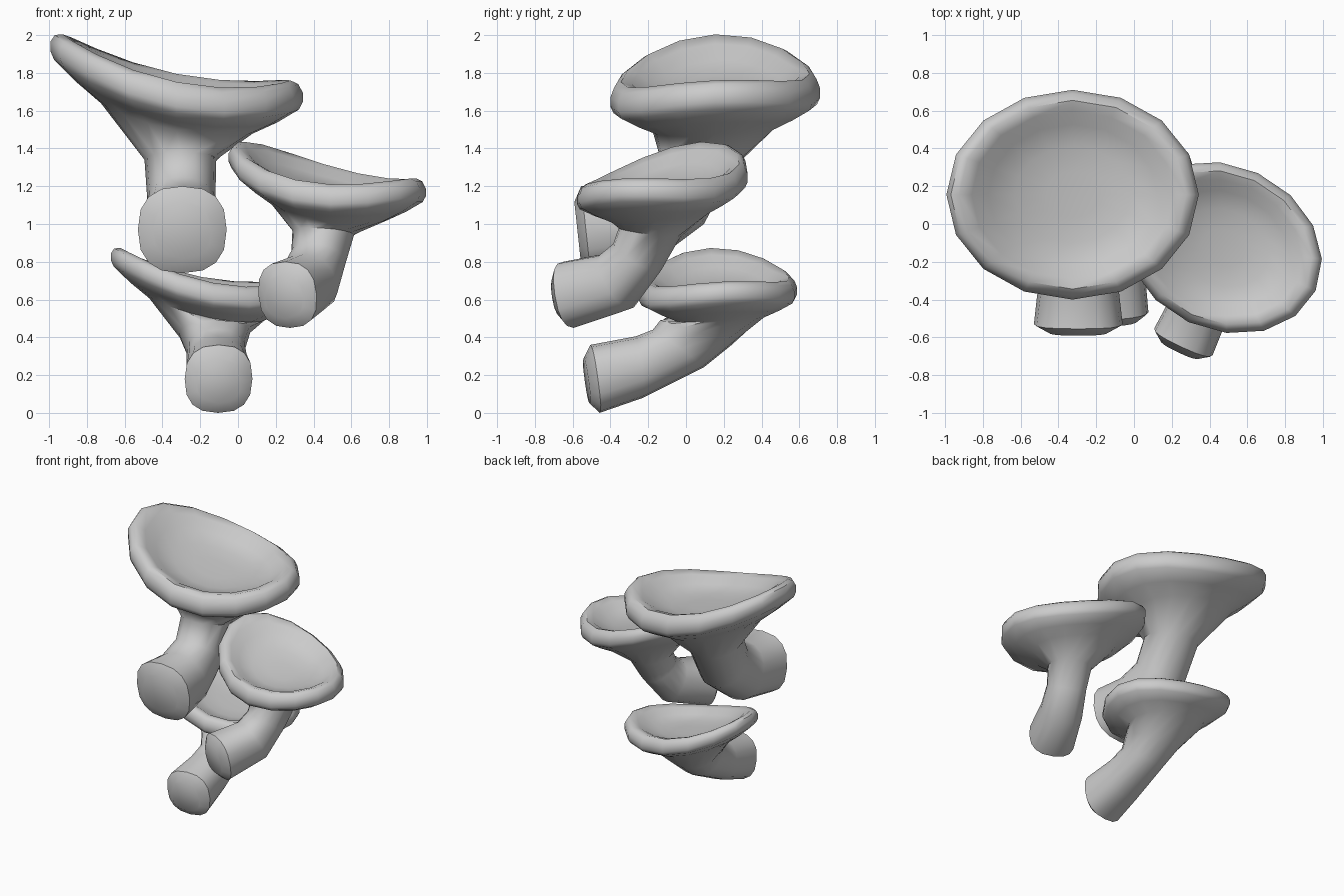
import bpy, bmesh
from math import sin, cos, pi, radians, copysign
from mathutils import Matrix, Vector

if "Cube" in bpy.data.objects:
    bpy.data.objects.remove(bpy.data.objects["Cube"])

SIDES = 16

# cap profile: (radius, height below rim) from underside, over the lip, into the dish
CAP = [(0.6, -0.25), (0.8, -0.2), (0.97, -0.15), (1.0, -0.115), (1.0, -0.065), (0.965, -0.015),
       (0.9, 0.013), (0.8, 0.0), (0.67, -0.045), (0.46, -0.07), (0.22, -0.075)]


def spow(v, p):
    return copysign(abs(v) ** p, v)


def stem_ring(front, back, xc, w, p=0.9):
    """Ellipse spanning two points of the side view, with half width w."""
    f, b = Vector((xc, *front)), Vector((xc, *back))
    c, d = (f + b) / 2, (b - f) / 2
    pts = []
    for i in range(SIDES):
        t = 2 * pi * i / SIDES
        pts.append(c + Vector((w * spow(cos(t), p), 0, 0)) + d * spow(sin(t), p))
    return pts


def cap_ring(r, h, a, b, z, s):
    """Cap ring, swept up on the left side."""
    pts = []
    for i in range(SIDES):
        t = 2 * pi * i / SIDES
        u, v = r * cos(t), r * sin(t)
        lift = s * (-0.135 * u + 0.135 * u * u + 0.024 * v)
        pts.append(Vector((a * u, b * v, z + s * h + lift)))
    return pts


def fungus(name, centre, turn, a, b, z, s, stem):
    rings = [stem_ring(*r, p=0.8 if k == 0 else 0.9) for k, r in enumerate(stem)]
    # bevelled cut end of the stem
    mid = sum(rings[0], Vector()) / SIDES
    out = (mid - sum(rings[1], Vector()) / SIDES).normalized() * 0.045
    rings.insert(0, [mid + (p - mid) * 0.66 + out for p in rings[0]])
    rings += [cap_ring(r, h, a, b, z, s) for r, h in CAP]

    bm = bmesh.new()
    vs = [[bm.verts.new(p) for p in ring] for ring in rings]
    for lo, hi in zip(vs, vs[1:]):
        for i in range(SIDES):
            j = (i + 1) % SIDES
            bm.faces.new((lo[i], lo[j], hi[j], hi[i]))
    bm.faces.new(vs[0][::-1])
    bm.faces.new(vs[-1])
    bmesh.ops.recalc_face_normals(bm, faces=bm.faces[:])
    bm.transform(Matrix.Translation((*centre, 0)) @ Matrix.Rotation(radians(turn), 4, 'Z'))
    me = bpy.data.meshes.new(name)
    bm.to_mesh(me)
    bm.free()
    ob = bpy.data.objects.new(name, me)
    bpy.context.collection.objects.link(ob)
    bpy.ops.object.select_all(action='DESELECT')
    ob.select_set(True)
    bpy.context.view_layer.objects.active = ob
    bpy.ops.object.shade_smooth_by_angle(angle=radians(50))


# stem rings: front/top point (y, z), back/bottom point (y, z), x centre, half width
fungus("large_upper_fungus", (-0.325, 0.155), 0, 0.668, 0.555, 1.76, 1.0, [
    ((-0.71, 1.20), (-0.66, 0.74), 0.03, 0.235),
    ((-0.50, 1.20), (-0.34, 0.79), 0.03, 0.205),
    ((-0.37, 1.25), (-0.06, 1.00), 0.025, 0.18),
    ((-0.30, 1.38), (0.10, 1.30), 0.02, 0.19)])

fungus("middle_right_fungus", (0.472, -0.125), -25, 0.54, 0.435, 1.24, 0.8, [
    ((-0.57, 0.80), (-0.51, 0.45), 0.02, 0.17),
    ((-0.34, 0.84), (-0.18, 0.55), 0.02, 0.155),
    ((-0.26, 0.90), (-0.02, 0.75), 0.015, 0.145),
    ((-0.23, 0.98), (0.09, 0.93), 0.01, 0.16)])

fungus("small_lower_fungus", (-0.165, 0.17), 5, 0.51, 0.42, 0.695, 0.73, [
    ((-0.68, 0.36), (-0.63, 0.0), 0.005, 0.18),
    ((-0.44, 0.405), (-0.40, 0.08), 0.02, 0.165),
    ((-0.35, 0.44), (-0.08, 0.24), 0.03, 0.155),
    ((-0.31, 0.49), (0.07, 0.36), 0.03, 0.19)])
